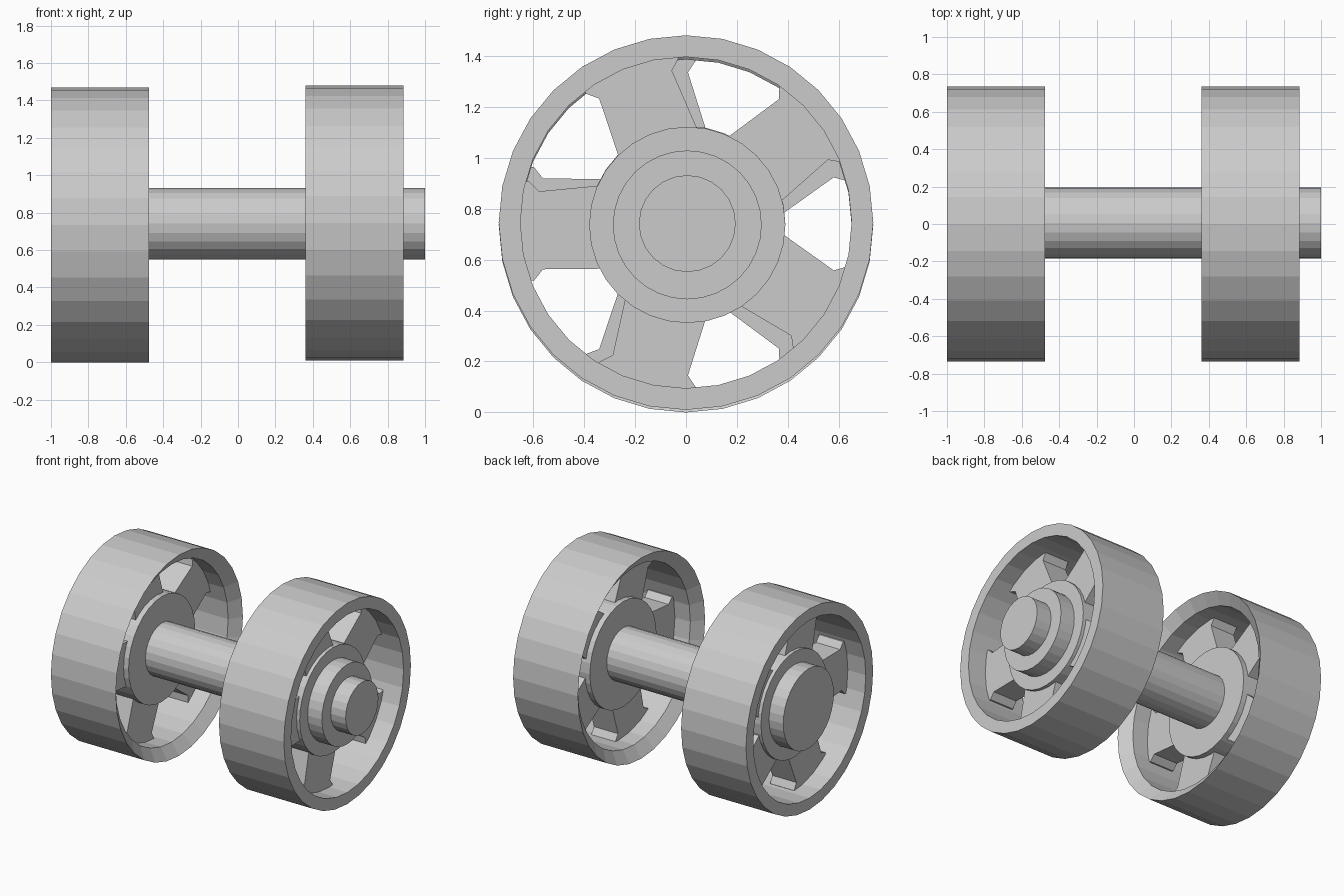
import bpy, bmesh
from math import pi, cos, sin, radians
from mathutils import Matrix

if "Cube" in bpy.data.objects:
    bpy.data.objects.remove(bpy.data.objects["Cube"])


def finish(name, bm, matrix):
    bmesh.ops.recalc_face_normals(bm, faces=bm.faces)
    mesh = bpy.data.meshes.new(name)
    bm.to_mesh(mesh)
    bm.free()
    ob = bpy.data.objects.new(name, mesh)
    ob.matrix_world = matrix
    bpy.context.collection.objects.link(ob)
    return ob


def lathe(name, profile, matrix, closed=False, sides=32):
    """Turn (x, radius) points around the x axis; open profiles get end caps."""
    bm = bmesh.new()
    rings = [[bm.verts.new((x, r * cos(2 * pi * i / sides), r * sin(2 * pi * i / sides)))
              for i in range(sides)] for x, r in profile]
    pairs = list(zip(rings, rings[1:]))
    if closed:
        pairs.append((rings[-1], rings[0]))
    else:
        bm.faces.new(rings[0])
        bm.faces.new(rings[-1])
    for a, b in pairs:
        for i in range(sides):
            j = (i + 1) % sides
            bm.faces.new((a[i], a[j], b[j], b[i]))
    return finish(name, bm, matrix)


def spokes(name, matrix, x0, x1):
    """Five slightly tapered spokes with flared feet that sink into the rim."""
    half = [(0.30, 0.165), (0.58, 0.153), (0.617, 0.195), (0.665, 0.195)]
    outline = half + [(r, -t) for r, t in reversed(half)]
    bm = bmesh.new()
    for k in range(5):
        a = radians(36 + 72 * k + 3)
        pts = [(r * cos(a) - t * sin(a), r * sin(a) + t * cos(a)) for r, t in outline]
        face = bm.faces.new([bm.verts.new((x0, y + 0.01, z)) for y, z in pts])
        new = bmesh.ops.extrude_face_region(bm, geom=[face])["geom"]
        bmesh.ops.translate(bm, vec=(x1 - x0, 0, 0),
                            verts=[v for v in new if isinstance(v, bmesh.types.BMVert)])
    return finish(name, bm, matrix)


W = 0.2625  # half the wheel width


def wheel(side, matrix, hub_shift):
    # rim: flat outer lip, chamfered inner lip
    lathe(side + "_rim", [(-W, 0.735), (W, 0.735), (W, 0.65), (-W + 0.06, 0.65)],
          matrix, closed=True)
    # hub with smaller boss on the outer side
    lathe(side + "_hub", [(-W + 0.145, 0.385), (W - 0.12, 0.385),
                          (W - 0.12, 0.292), (W - 0.005, 0.292)],
          Matrix.Translation((0, 0.005, hub_shift)) @ matrix)
    spokes(side + "_spokes", matrix, -W + 0.185, W - 0.145)


# wheels: the left one is the right one turned half a turn about y
wheel("right", Matrix.Translation((0.6225, 0, 0.745)), -0.009)
wheel("left", Matrix.Translation((-0.7375, 0, 0.735)) @ Matrix.Rotation(pi, 4, 'Y'), 0.004)

# axle
lathe("axle", [(-0.70, 0.19), (1.0, 0.19)], Matrix.Translation((0, 0.005, 0.741)), sides=24)
